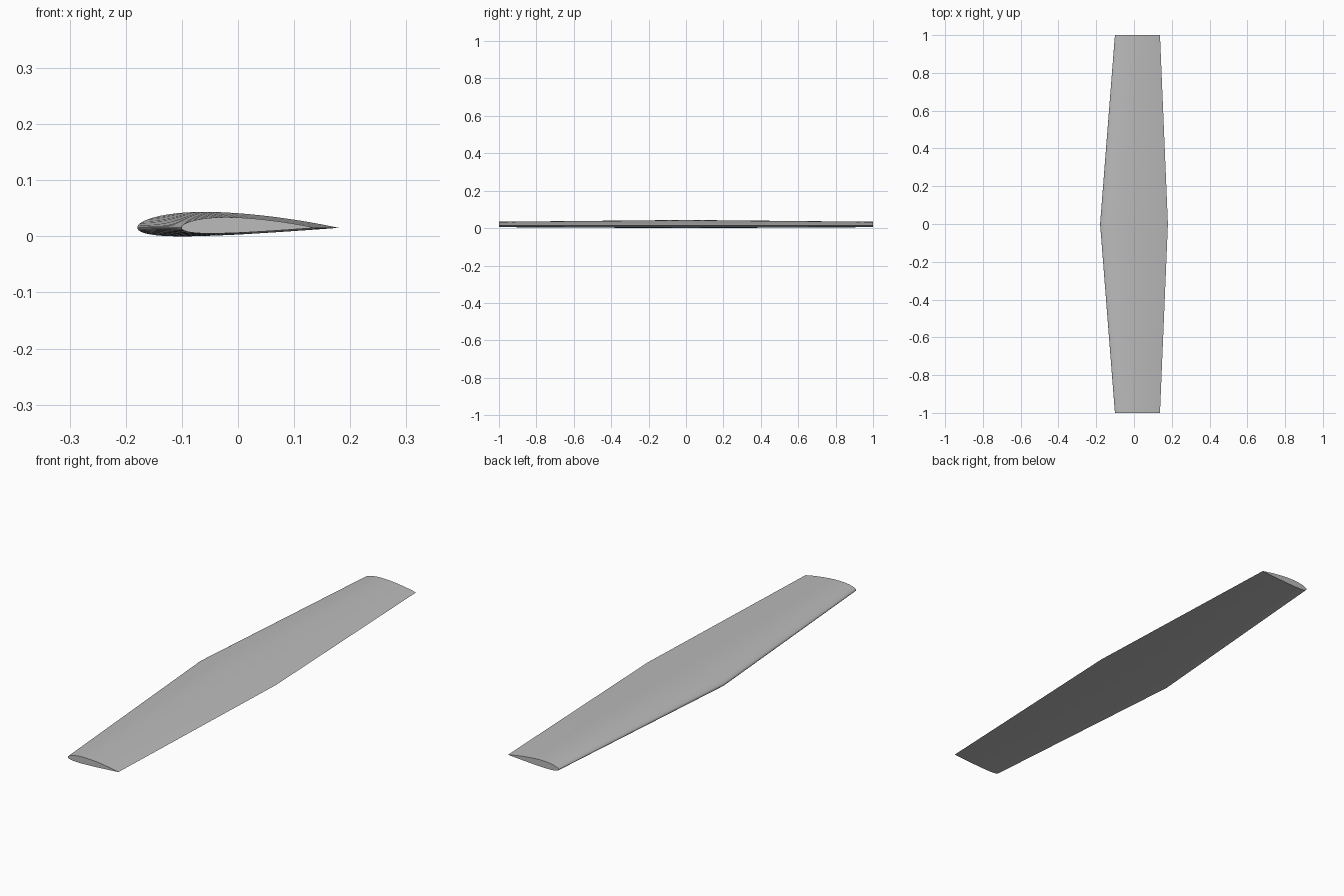
import bpy, bmesh, math

cube = bpy.data.objects.get("Cube")
if cube:
    bpy.data.objects.remove(cube)

# Material
grey = bpy.data.materials.new("plain grey")
grey.use_nodes = True
colour = (0.5, 0.5, 0.5, 1)
grey.diffuse_color = colour
grey.node_tree.nodes["Principled BSDF"].inputs["Base Color"].default_value = colour

# Cambered aerofoil: 2% camber at 40% chord, 12% thick
CAMBER, PEAK, THICK, STEPS = 0.02, 0.4, 0.12, 40


def surface_point(t, side):
    """Point on the unit-chord section; side is +1 for upper, -1 for lower."""
    half = 5 * THICK * (0.2969 * math.sqrt(t) - 0.126 * t - 0.3516 * t**2
                        + 0.2843 * t**3 - 0.1036 * t**4)
    span = PEAK if t < PEAK else 1 - PEAK
    base = 0 if t < PEAK else 1 - 2 * PEAK
    camber = CAMBER / span**2 * (base + 2 * PEAK * t - t * t)
    slope = math.atan(2 * CAMBER / span**2 * (PEAK - t))
    return (t - side * half * math.sin(slope), camber + side * half * math.cos(slope))


# Section loop: trailing edge, over the top, round the nose, back underneath
stations = [(1 - math.cos(math.pi * i / STEPS)) / 2 for i in range(STEPS + 1)]
section = [surface_point(t, 1) for t in reversed(stations)]
section += [surface_point(t, -1) for t in stations[1:-1]]

# Loft tip to root to tip
ROOT_CHORD, TIP_CHORD = 0.359, 0.2385
chord_height = -ROOT_CHORD * min(z for x, z in section)
bm = bmesh.new()
rings = []
for y, nose, chord in ((-1, -0.101, TIP_CHORD), (0, -0.1795, ROOT_CHORD), (1, -0.101, TIP_CHORD)):
    rings.append([bm.verts.new((nose + chord * x, y, chord_height + chord * z))
                  for x, z in section])
count = len(section)
for a, b in zip(rings, rings[1:]):
    for i in range(count):
        j = (i + 1) % count
        bm.faces.new((a[i], a[j], b[j], b[i]))

# Flat tip caps
bm.faces.new(rings[0])
bm.faces.new(rings[-1])
bmesh.ops.recalc_face_normals(bm, faces=bm.faces[:])

mesh = bpy.data.meshes.new("wing")
bm.to_mesh(mesh)
bm.free()
mesh.materials.append(grey)
wing = bpy.data.objects.new("wing", mesh)
bpy.context.collection.objects.link(wing)
bpy.context.view_layer.objects.active = wing
wing.select_set(True)
bpy.ops.object.shade_smooth_by_angle(angle=math.radians(30))
